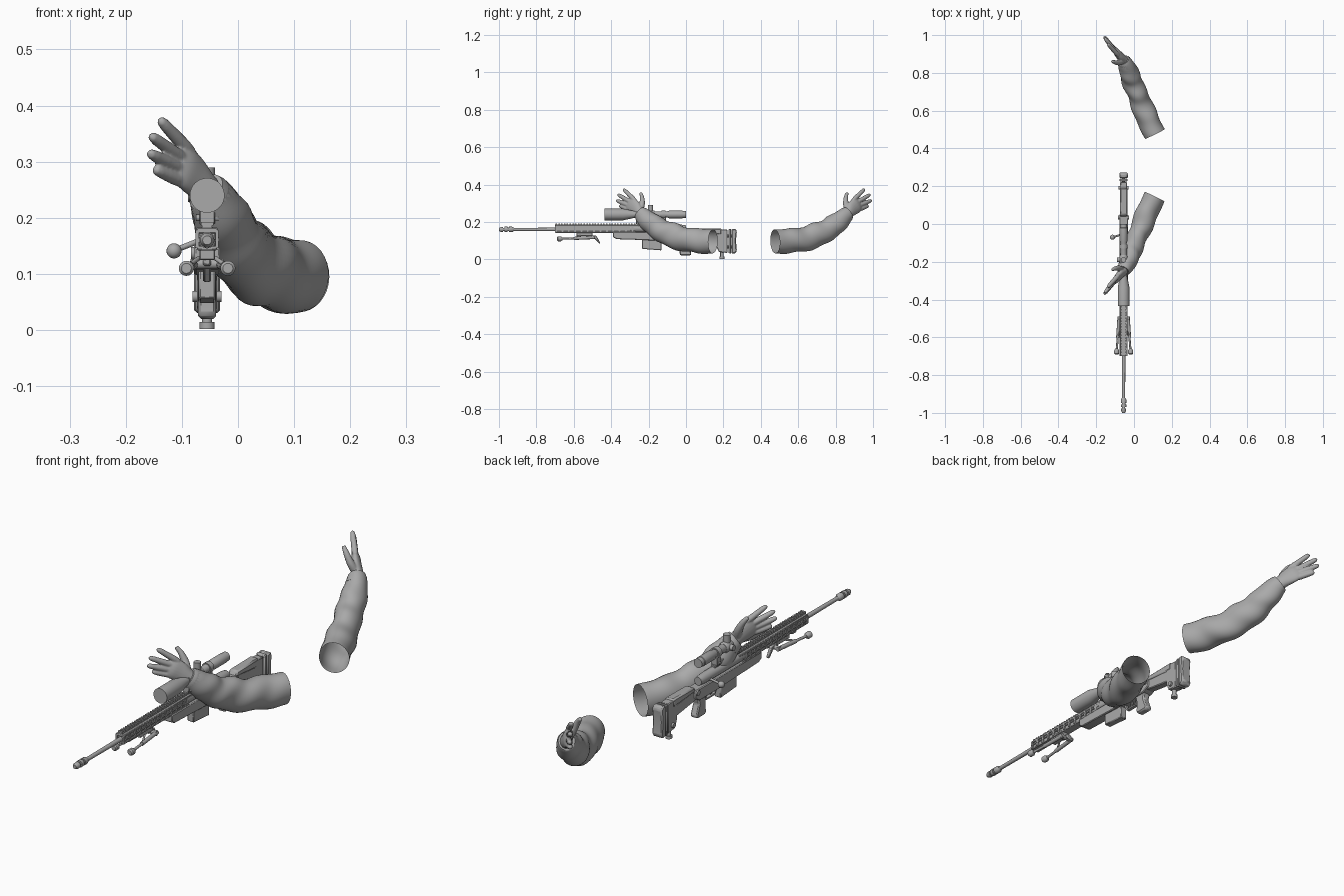
import bpy, bmesh, math
from mathutils import Vector

cube = bpy.data.objects.get("Cube")
if cube:
    bpy.data.objects.remove(cube, do_unlink=True)

grey = bpy.data.materials.new("plain grey")
grey.use_nodes = True
grey.diffuse_color = (0.4, 0.4, 0.4, 1)
grey.node_tree.nodes["Principled BSDF"].inputs["Base Color"].default_value = (0.4, 0.4, 0.4, 1)

GX = -0.055      # rifle axis
BORE = 0.16      # bore height
SCOPE = 0.24     # scope height


def finish(name, bm, angle=35, bevel=0):
    bmesh.ops.recalc_face_normals(bm, faces=bm.faces)
    mesh = bpy.data.meshes.new(name)
    bm.to_mesh(mesh)
    bm.free()
    mesh.materials.append(grey)
    mesh.shade_smooth()
    mesh.set_sharp_from_angle(angle=math.radians(angle))
    obj = bpy.data.objects.new(name, mesh)
    bpy.context.scene.collection.objects.link(obj)
    if bevel:
        mod = obj.modifiers.new("bevel", 'BEVEL')
        mod.width, mod.segments = bevel, 1
    return obj


def add_loft(bm, path, ref, sides=16, caps=True, fold=None):
    """Skin elliptical rings along (x, y, z, a, b) points."""
    pts = [Vector(p[:3]) for p in path]
    rings = []
    for i, p in enumerate(pts):
        t = (pts[min(i + 1, len(pts) - 1)] - pts[max(i - 1, 0)]).normalized()
        a = (Vector(ref) - t * t.dot(Vector(ref))).normalized()
        b = t.cross(a)
        ring = []
        for k in range(sides):
            w = math.tau * k / sides
            f = fold(i / (len(pts) - 1), w) if fold else 1
            ring.append(bm.verts.new(p + (a * math.cos(w) * path[i][3] + b * math.sin(w) * path[i][4]) * f))
        rings.append(ring)
    for r, s in zip(rings, rings[1:]):
        for k in range(sides):
            n = (k + 1) % sides
            bm.faces.new((r[k], r[n], s[n], s[k]))
    if caps:
        bm.faces.new(rings[0])
        bm.faces.new(rings[-1])


def spline(points, steps=8):
    """Smooth curve through control tuples."""
    out = []
    P = [points[0]] + list(points) + [points[-1]]
    for i in range(1, len(P) - 2):
        for s in range(steps):
            t = s / steps
            out.append(tuple(0.5 * (2 * b + (c - a) * t + (2 * a - 5 * b + 4 * c - d) * t * t
                                    + (3 * b - a - 3 * c + d) * t ** 3)
                             for a, b, c, d in zip(*P[i - 1:i + 3])))
    return out + [points[-1]]


def tube(name, profile, z, x=GX, sides=20):
    """Turned part along y from (y, radius) pairs."""
    bm = bmesh.new()
    # doubled radii at one y make flat steps
    add_loft(bm, [(x, y + i * 1e-5, z, r, r) for i, (y, r) in enumerate(profile)], (0, 0, 1), sides)
    return finish(name, bm)


def rod(name, p, q, r, sides=12):
    bm = bmesh.new()
    d = Vector(q) - Vector(p)
    ref = (0, 0, 1) if abs(d.z) < 0.8 * d.length else (0, 1, 0)
    add_loft(bm, [(*p, r, r), (*q, r, r)], ref, sides)
    return finish(name, bm)


def prism(name, outline, half, x=GX, bevel=0.003):
    """Side outline in (y, z) given a width across x."""
    bm = bmesh.new()
    face = bm.faces.new([bm.verts.new((x - half, y, z)) for y, z in outline])
    res = bmesh.ops.extrude_face_region(bm, geom=[face])
    bmesh.ops.translate(bm, vec=(2 * half, 0, 0), verts=[v for v in res["geom"] if isinstance(v, bmesh.types.BMVert)])
    return finish(name, bm, bevel=bevel)


def box(name, y0, y1, z0, z1, half, x=GX, bevel=0.002):
    return prism(name, [(y0, z0), (y1, z0), (y1, z1), (y0, z1)], half, x, bevel)


def ball(name, c, r):
    bm = bmesh.new()
    bmesh.ops.create_uvsphere(bm, u_segments=16, v_segments=10, radius=r)
    bmesh.ops.translate(bm, vec=c, verts=bm.verts)
    return finish(name, bm)


# ---- arms: one shape, the near arm is its mirror along y
SLEEVE = [(.11, .476, .095, .064, .058), (.072, .555, .099, .066, .059), (.03, .66, .116, .065, .056),
          (-.008, .75, .155, .062, .053), (-.03, .815, .2, .054, .049), (-.052, .862, .243, .041, .036)]
PALM = [(-.045, .855, .235, .03, .026), (-.06, .873, .253, .031, .023), (-.078, .893, .274, .039, .02),
        (-.094, .912, .29, .041, .017), (-.106, .925, .3, .034, .011)]
SPREAD = (.2, -.46, .85)
FINGERS = [((-.09, .9, .322), (-.14, .955, .376)), ((-.1, .916, .306), (-.156, .985, .347)),
           ((-.105, .925, .288), (-.159, .993, .316)), ((-.106, .928, .268), (-.149, .975, .287))]
THUMB = [(-.062, .865, .262, .017, .017), (-.078, .855, .295, .016, .015),
         (-.097, .855, .33, .012, .012), (-.116, .862, .355, .008, .008)]


def folds(u, w):
    """Cloth wrinkles, strongest round the elbow and wrist."""
    amp = 0.015 + 0.05 * math.sin(math.pi * min(1, u * 1.02)) ** 2
    return 1 + amp * math.sin(26 * u + 2.2 * math.sin(w + 1)) + 0.6 * amp * math.sin(17 * u - 2 * w)


def arm(side, place):
    move = lambda path: [(p[0], place(p[1]), *p[2:]) for p in path]
    ref = (SPREAD[0], SPREAD[1] * (place(1) - place(0)), SPREAD[2])
    bm = bmesh.new()
    add_loft(bm, move(spline(SLEEVE, 10)), (0, 0, 1), 32, False, folds)
    finish(side + "_sleeve", bm, 60)
    bm = bmesh.new()
    add_loft(bm, move(spline(SLEEVE[-2:], 2)[1:] + [(-.056, .868, .248, .036, .032)]), (0, 0, 1), 24)
    finish(side + "_sleeve_cuff", bm, 50)
    # glove parts are fused into one skin
    bm = bmesh.new()
    add_loft(bm, move(spline(PALM, 4)), ref, 20)
    for a, b in FINGERS:
        a, b = Vector(a), Vector(b)
        radii = [(-.12, .011), (.1, .0125), (.45, .0118), (.8, .0105), (.94, .0085), (1, .004)]
        add_loft(bm, move([(*a.lerp(b, t), r, r) for t, r in radii]), ref, 12)
    add_loft(bm, move(spline(THUMB, 4)), ref, 12)
    glove = finish(side + "_glove", bm)
    mod = glove.modifiers.new("fuse", 'REMESH')
    mod.mode, mod.voxel_size, mod.use_smooth_shade = 'VOXEL', 0.003, True
    mod = glove.modifiers.new("soften", 'SMOOTH')
    mod.iterations = 4


arm("far", lambda y: y)
arm("near", lambda y: 0.62 - y)

# ---- barrel and muzzle brake
tube("barrel", [(-.95, .008), (-.7, .0095), (-.4, .012)], BORE)
tube("muzzle_brake", [(-1, .008), (-.99, .013), (-.978, .013), (-.978, .008), (-.97, .008), (-.97, .0145),
                      (-.955, .0145), (-.955, .009), (-.947, .009), (-.947, .0145), (-.93, .0145), (-.92, .009)], BORE)

# ---- handguard: core, frame strips and ribs leave open slots
box("handguard_core", -.695, -.27, .147, .176, .015)
box("handguard_top", -.7, -.25, .172, .183, .019)
box("handguard_bottom", -.7, -.27, .142, .151, .018)
for s in (-1, 1):
    box("handguard_side_strip", -.7, -.27, .159, .163, .002, GX + s * .019, 0)
    for i in range(13):
        y = -.7 + i * .034
        box("handguard_rib", y, y + .01, .146, .178, .003, GX + s * .0175, 0)
box("rail_base", -.7, -.1, .182, .187, .009, bevel=0)
for i in range(40):
    y = -.698 + i * .015
    box("rail_tooth", y, y + .008, .186, .193, .011, bevel=0)

# ---- receiver, chassis and magazine
tube("receiver", [(-.3, .021), (-.03, .021), (.0, .017)], .165, sides=12)
prism("chassis", [(-.39, .147), (-.39, .118), (-.37, .108), (-.25, .104), (-.1, .098), (.02, .098),
                  (.05, .115), (.05, .148)], .023)
prism("magazine", [(-.235, .11), (-.235, .056), (-.13, .048), (-.13, .11)], .015)
prism("trigger_guard", [(-.12, .1), (-.105, .071), (-.045, .071), (-.035, .1), (-.042, .1), (-.051, .077),
                        (-.1, .077), (-.112, .1)], .007, bevel=0)
prism("trigger", [(-.08, .1), (-.086, .08), (-.08, .08), (-.07, .1)], .003, bevel=0)
prism("pistol_grip", [(-.04, .105), (-.032, .07), (-.035, .028), (-.025, .02), (.022, .02), (.03, .03),
                      (.012, .075), (.02, .105)], .016, bevel=0.005)
rod("bolt_handle", (GX - .012, -.055, .16), (GX - .055, -.07, .143), .005)
ball("bolt_knob", (GX - .059, -.07, .141), .0135)

# ---- stock with cheek rest, butt pad and monopod
prism("stock_beam", [(.02, .148), (.02, .108), (.06, .1), (.17, .085), (.17, .135)], .017)
prism("cheek_rest", [(.035, .142), (.05, .164), (.19, .166), (.19, .13)], .02, bevel=0.006)
rod("cheek_adjuster", (GX - .029, .035, .137), (GX + .029, .035, .137), .011)
prism("butt_block", [(.16, .162), (.16, .075), (.175, .04), (.222, .034), (.222, .158)], .018)
for z in (.065, .125):
    rod("butt_spacer_rod", (GX, .21, z), (GX, .25, z), .008)
prism("butt_plate", [(.226, .16), (.226, .035), (.24, .03), (.24, .164)], .021)
prism("butt_pad", [(.243, .162), (.243, .032), (.262, .03), (.272, .045), (.267, .1), (.272, .15), (.264, .164)],
      .023, bevel=0.005)
rod("monopod_post", (GX, .192, .04), (GX, .192, .014), .009)
rod("monopod_foot", (GX, .192, .014), (GX, .192, .002), .0135, 16)
for s in (-1, 1):
    rod("stock_clamp_knob", (GX + s * .015, .192, .06), (GX + s * .026, .192, .06), .01)

# ---- scope with turrets and mounts
tube("scope", [(-.435, .027), (-.435, .031), (-.335, .031), (-.275, .018), (-.1, .0165), (-.09, .0205), (-.02, .0205),
               (-.018, .019), (0, .019), (0, .015)], SCOPE, sides=32)
tube("scope_turret_body", [(-.215, .018), (-.208, .022), (-.172, .022), (-.165, .018)], SCOPE)
rod("elevation_turret", (GX, -.19, SCOPE), (GX, -.19, .29), .014, 16)
for s in (-1, 1):
    rod("side_turret", (GX, -.19, SCOPE), (GX + s * .034, -.19, SCOPE), .012, 16)
for y in (-.255, -.12):
    tube("scope_ring", [(y - .011, .0215), (y + .011, .0215)], SCOPE)
    box("scope_mount", y - .012, y + .012, .188, .236, .014)
    rod("mount_screw", (GX - .02, y, .2), (GX + .02, y, .2), .006)
box("mount_bridge", -.265, -.11, .19, .204, .013)

# ---- folded bipod
box("bipod_mount", -.585, -.5, .125, .145, .014)
rod("bipod_pivot", (GX - .03, -.5, .118), (GX + .03, -.5, .118), .009)
prism("bipod_lever", [(-.52, .128), (-.48, .128), (-.458, .088), (-.464, .084), (-.49, .112), (-.52, .115)], .007)
for s in (-1, 1):
    hip, knee, foot = [(GX + s * dx, y, z) for dx, y, z in ((.024, -.49, .117), (.031, -.6, .112), (.037, -.675, .11))]
    rod("bipod_leg", hip, knee, .0085)
    rod("bipod_leg_extension", knee, foot, .0055)
    tube("bipod_foot", [(-.69, .009), (-.685, .0135), (-.67, .0135), (-.66, .007)], .11, foot[0], 16)
    rod("bipod_spring", (GX + s * .015, -.56, .128), (GX + s * .029, -.59, .118), .004)
